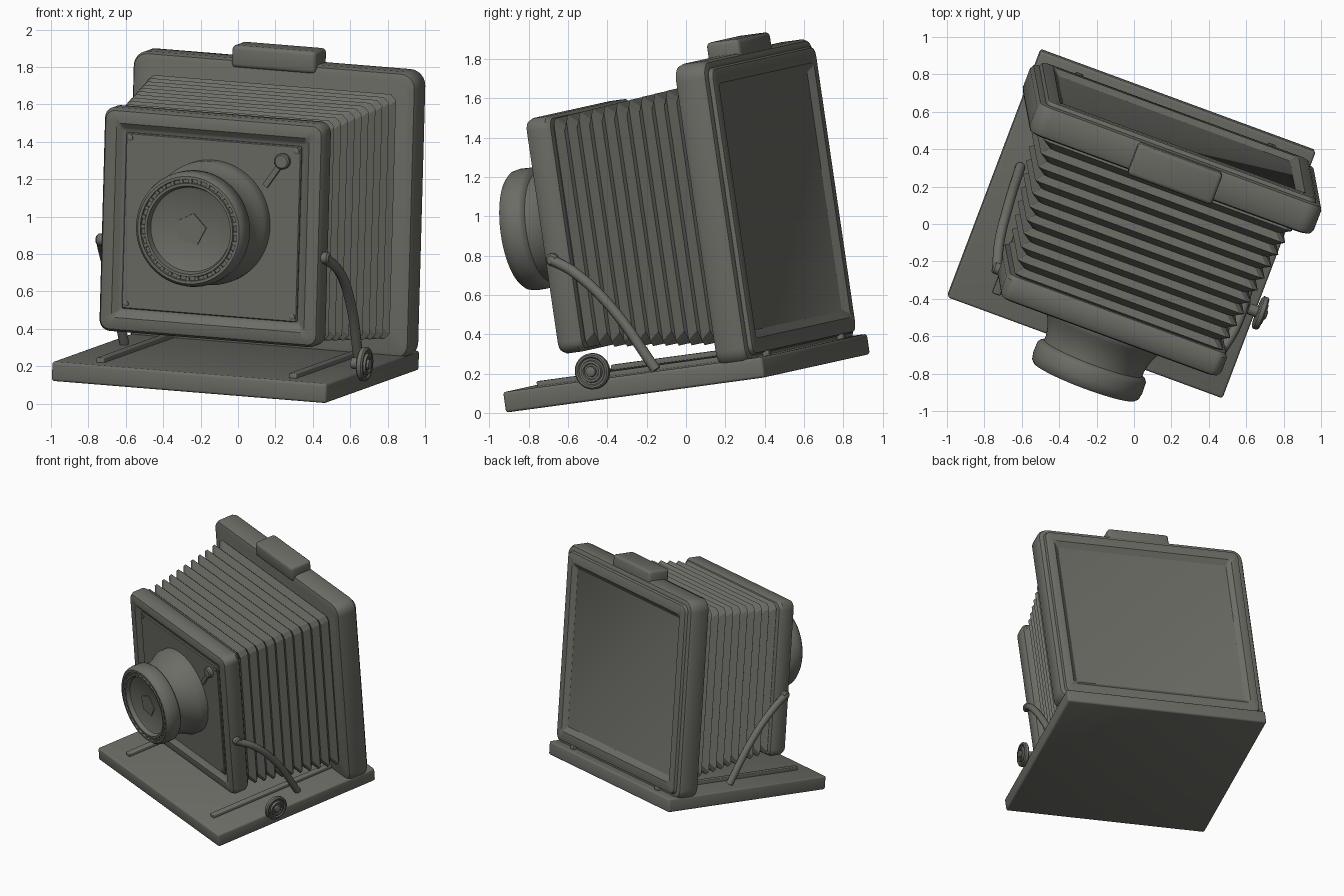
import bpy, bmesh, math
from mathutils import Matrix, Vector

if "Cube" in bpy.data.objects:
    bpy.data.objects.remove(bpy.data.objects["Cube"])

# Tilted frame the whole camera stands in: x = width, y = depth, z = height
X = Vector((0.936, -0.344, -0.076)).normalized()
Y = Vector((0.351, 0.928, 0.126))
Y = (Y - X * Y.dot(X)).normalized()
Z = X.cross(Y)
FRAME = Matrix((X, Y, Z)).transposed().to_4x4()
FRAME.translation = (-0.015, 0.01, 0.15)

grey = bpy.data.materials.new("dark_olive_grey")
grey.diffuse_color = (0.15, 0.152, 0.132, 1)
grey.use_nodes = True
grey.node_tree.nodes["Principled BSDF"].inputs["Base Color"].default_value = grey.diffuse_color


def finish(name, bm, angle=35):
    bmesh.ops.recalc_face_normals(bm, faces=bm.faces)
    me = bpy.data.meshes.new(name)
    bm.to_mesh(me)
    bm.free()
    me.materials.append(grey)
    ob = bpy.data.objects.new(name, me)
    bpy.context.collection.objects.link(ob)
    ob.matrix_world = FRAME
    bpy.ops.object.select_all(action='DESELECT')
    ob.select_set(True)
    bpy.context.view_layer.objects.active = ob
    if angle:
        bpy.ops.object.shade_smooth_by_angle(angle=math.radians(angle))
    return ob


def skin(bm, rings):
    """Bridge equal-length point rings and cap both ends."""
    vs = [[bm.verts.new(p) for p in ring] for ring in rings]
    n = len(vs[0])
    for a, b in zip(vs, vs[1:]):
        for i in range(n):
            j = (i + 1) % n
            bm.faces.new((a[i], a[j], b[j], b[i]))
    bm.faces.new(vs[0])
    bm.faces.new(vs[-1])


def rounded(hw, hh, r, y, cz, seg):
    pts = []
    for k, (sx, sz) in enumerate(((1, 1), (-1, 1), (-1, -1), (1, -1))):
        for s in range(seg + 1):
            t = (k + s / seg) * math.pi / 2
            pts.append((sx * (hw - r) + r * math.cos(t), y, cz + sz * (hh - r) + r * math.sin(t)))
    return pts


def loft(name, sections, cz, seg=6, angle=35):
    """Sections are (half width, half height, corner radius, y)."""
    bm = bmesh.new()
    skin(bm, [rounded(w, h, r, y, cz, seg) for w, h, r, y in sections])
    return finish(name, bm, angle)


def lathe(name, profile, centre, out, n=48):
    """Profile is (radius, distance along out)."""
    out = Vector(out)
    u = out.orthogonal().normalized()
    v = out.cross(u)
    bm = bmesh.new()
    skin(bm, [[Vector(centre) + out * d + (u * math.cos(t) + v * math.sin(t)) * r
               for t in (2 * math.pi * i / n for i in range(n))] for r, d in profile])
    return finish(name, bm)


def box(name, lo, hi, bevel):
    bm = bmesh.new()
    bmesh.ops.create_cube(bm, size=1)
    for v in bm.verts:
        v.co = [(a + b) / 2 + c * (b - a) for a, b, c in zip(lo, hi, v.co)]
    bmesh.ops.bevel(bm, geom=bm.edges[:], offset=bevel, segments=3, profile=0.5, affect='EDGES')
    return finish(name, bm)


# Base board with two focusing rails
box("base_board", (-0.785, -0.71, 0), (0.785, 0.71, 0.105), 0.014)
for side, s in (("left", -1), ("right", 1)):
    box(side + "_rail", (s * 0.55 - 0.022, -0.6, 0.09), (s * 0.55 + 0.022, 0.67, 0.13), 0.006)

# Rear standard: rounded slab, raised ring and sunken back panel
loft("rear_standard", [
    (0.775, 0.74, 0.06, 0.465), (0.80, 0.767, 0.075, 0.474), (0.812, 0.778, 0.085, 0.50),
    (0.812, 0.778, 0.085, 0.61), (0.80, 0.767, 0.075, 0.632), (0.78, 0.747, 0.06, 0.64),
    (0.77, 0.737, 0.05, 0.64), (0.762, 0.729, 0.045, 0.66), (0.75, 0.717, 0.04, 0.665),
    (0.70, 0.655, 0.02, 0.665), (0.665, 0.615, 0.006, 0.635)], 0.857)
box("top_block", (-0.24, 0.45, 1.59), (0.24, 0.63, 1.71), 0.022)

# Bellows: tapered zigzag folds
folds = 11
sections = []
for i in range(2 * folds + 1):
    t = i / (2 * folds)
    d = 0.045 if i % 2 == 0 else 0
    sections.append((0.59 + 0.125 * t - d, 0.585 + 0.08 * t - d, 0.03, -0.33 + 0.81 * t))
loft("bellows", sections, 0.855, seg=1, angle=0)

# Front standard with sunken lens panel
loft("front_standard", [
    (0.59, 0.565, 0.04, -0.30), (0.615, 0.59, 0.05, -0.307), (0.63, 0.605, 0.06, -0.33),
    (0.63, 0.605, 0.06, -0.41), (0.615, 0.59, 0.05, -0.437), (0.59, 0.565, 0.04, -0.445),
    (0.55, 0.525, 0.02, -0.445), (0.525, 0.50, 0.012, -0.425), (0.512, 0.487, 0.01, -0.415)], 0.855)
loft("lens_panel", [(0.50, 0.475, 0.01, -0.40), (0.50, 0.475, 0.01, -0.424),
                    (0.495, 0.47, 0.01, -0.43)], 0.855)
for sx in (-1, 1):
    for sz in (-1, 1):
        lathe("panel_screw", [(0.016, 0), (0.016, 0.016), (0.008, 0.02)],
              (sx * 0.475, -0.42, 0.855 + sz * 0.448), (0, -1, 0), 12)

# Lens barrel: flared foot, neck, front ring and recessed glass
LENS = (0, 0, 0.885)
lathe("lens_barrel", [
    (0.335, 0.42), (0.335, 0.475), (0.325, 0.495), (0.305, 0.53), (0.29, 0.57), (0.28, 0.62),
    (0.28, 0.645), (0.30, 0.655), (0.31, 0.67), (0.312, 0.73), (0.305, 0.765), (0.29, 0.78),
    (0.275, 0.78), (0.272, 0.765), (0.255, 0.765), (0.252, 0.778), (0.238, 0.778),
    (0.228, 0.745), (0.22, 0.74)], LENS, (0, -1, 0), 64)
for i in range(32):
    t = 2 * math.pi * i / 32
    lathe("ring_ridge", [(0.012, 0.755), (0.012, 0.775)],
          (0.264 * math.cos(t), 0, 0.885 + 0.264 * math.sin(t)), (0, -1, 0), 6)
lathe("aperture", [(0.09, 0.735), (0.088, 0.746)], LENS, (0, -1, 0), 5)

# Shutter lever: pivot button and slanted bar
lathe("lever_button", [(0.042, 0.41), (0.042, 0.455), (0.034, 0.463)], (0.40, 0, 1.245), (0, -1, 0), 24)
p, q = Vector((0.305, 0, 1.105)), Vector((0.40, 0, 1.245))
side = Vector((0.83, 0, -0.56)) * 0.015
bm = bmesh.new()
skin(bm, [[v + Vector((0, y, 0)) for v in (p - side, p + side, q + side, q - side)]
          for y in (-0.42, -0.45)])
finish("lever_bar", bm)

# Curved side struts with pivots
for name, s in (("left", -1), ("right", 1)):
    cu = bpy.data.curves.new(name + "_strut", 'CURVE')
    cu.dimensions = '3D'
    cu.bevel_depth = 0.027
    cu.bevel_resolution = 3
    cu.resolution_u = 8
    cu.use_fill_caps = True
    sp = cu.splines.new('BEZIER')
    path = [(0.64, -0.395, 0.735), (0.672, -0.27, 0.655), (0.682, -0.10, 0.46), (0.67, 0.09, 0.11)]
    sp.bezier_points.add(len(path) - 1)
    for bp, (x, y, z) in zip(sp.bezier_points, path):
        bp.co = (s * x, y, z)
        bp.handle_left_type = bp.handle_right_type = 'AUTO'
    cu.materials.append(grey)
    ob = bpy.data.objects.new(name + "_strut", cu)
    bpy.context.collection.objects.link(ob)
    ob.matrix_world = FRAME
    lathe(name + "_strut_pivot", [(0.032, 0), (0.032, 0.045), (0.022, 0.055)],
          (s * 0.61, -0.39, 0.735), (s, 0, 0), 20)

# Focusing knob on the right edge with stepped rings
lathe("focus_knob", [
    (0.03, -0.05), (0.03, 0.0), (0.08, 0.0), (0.092, 0.008), (0.092, 0.03), (0.084, 0.038),
    (0.074, 0.038), (0.068, 0.03), (0.058, 0.03), (0.054, 0.045), (0.042, 0.045),
    (0.038, 0.036), (0.028, 0.036), (0.026, 0.052), (0.018, 0.056)], (0.79, -0.2, 0.15), (1, 0, 0), 32)
